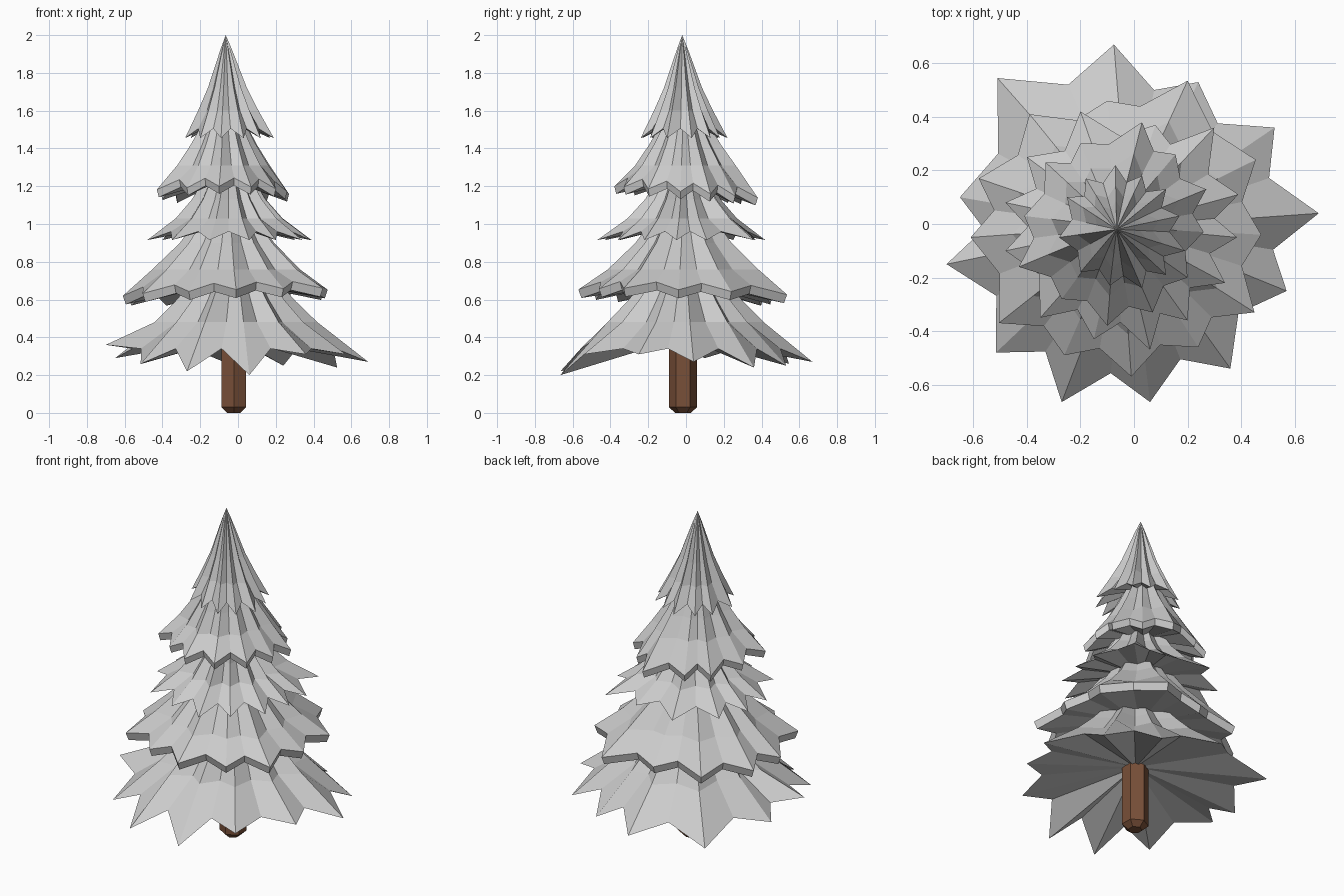
import bpy, bmesh
from mathutils import Vector

if "Cube" in bpy.data.objects:
    bpy.data.objects.remove(bpy.data.objects["Cube"])


def make_object(name, rings, apex, base):
    """Loft a list of equal-length rings (top to bottom) and fan both ends to a point."""
    bm = bmesh.new()
    loops = [[bm.verts.new(p) for p in ring] for ring in rings]
    top, bottom = bm.verts.new(apex), bm.verts.new(base)
    n = len(loops[0])
    for i in range(n):
        j = (i + 1) % n
        bm.faces.new((top, loops[0][i], loops[0][j]))
        bm.faces.new((bottom, loops[-1][j], loops[-1][i]))
        for a, b in zip(loops, loops[1:]):
            bm.faces.new((a[i], b[i], b[j], a[j]))
    bmesh.ops.recalc_face_normals(bm, faces=bm.faces)
    mesh = bpy.data.meshes.new(name)
    bm.to_mesh(mesh)
    bm.free()
    obj = bpy.data.objects.new(name, mesh)
    bpy.context.collection.objects.link(obj)
    return obj


def tier(name, centre, tips, profile, apex_z, tip_z, valley_z, lip, base_z,
         valley=0.83, tilt=(0, 0)):
    """Star-shaped skirt: profile holds (width fraction, height) above the rim.
    A tip may carry its own height; lip is the rim thickness (0 = sharp hem)."""
    c = Vector(centre)
    pts = [Vector(t[:2]) - c for t in tips]

    def slope(p):
        return p.x * tilt[0] + p.y * tilt[1]

    rim, soft = [], []
    for k, a in enumerate(pts):
        b = pts[(k + 1) % len(pts)]
        mid = (a.normalized() + b.normalized()).normalized() * (a.length + b.length) / 2
        v = mid * valley
        z = tips[k][2] if len(tips[k]) > 2 else tip_z + slope(a)
        rim += [(a, z), (v, valley_z + slope(v))]
        soft += [a, v]
    rings = [[(c.x + p.x * f, c.y + p.y * f, z) for p in soft] for f, z in profile]
    rings.append([(c.x + p.x, c.y + p.y, z) for p, z in rim])
    if lip:
        rings.append([(c.x + p.x * 0.97, c.y + p.y * 0.97, z - lip) for p, z in rim])
    return make_object(name, rings, (c.x, c.y, apex_z), (c.x, c.y, base_z))


# Branch tiers, bottom to top; tips run anticlockwise seen from above
tier("bottom_branches", (-0.02, -0.01),
     [(.69, .04, .27), (.525, .36, .24), (.24, .53, .25), (-.075, .67, .27),
      (-.51, .545, .26), (-.65, .10, .29), (-.70, -.15, .36), (-.515, -.48, .26),
      (-.27, -.665, .22), (.06, -.665, .20), (.36, -.54, .31), (.57, -.25, .31)],
     [(.32, .70), (.46, .59), (.62, .48)], .78, .27, .34, 0, .40, valley=.81)

tier("lower_branches", (-.05, -.01),
     [(.475, -.04), (.455, .24), (.20, .535), (-.10, .46), (-.39, .41), (-.58, .17),
      (-.61, -.05), (-.505, -.37), (-.26, -.49), (-.01, -.57), (.24, -.46), (.45, -.33)],
     [(.33, 1.0), (.46, .90), (.72, .76)], 1.08, .635, .675, .045, .70,
     valley=.85, tilt=(.03, -.03))

tier("middle_branches", (-.05, -.01),
     [(.385, -.05), (.39, .11), (.30, .36), (.08, .37), (-.20, .42), (-.40, .25),
      (-.48, .08), (-.48, -.10), (-.35, -.35), (-.15, -.43), (.06, -.47), (.20, -.36),
      (.34, -.22)],
     [(.30, 1.24), (.45, 1.13), (.65, 1.03)], 1.28, .915, .96, 0, 1.0, valley=.79)

tier("upper_branches", (-.07, -.01),
     [(.26, -.03), (.27, .13), (.155, .26), (.03, .38), (-.20, .30), (-.33, .23),
      (-.41, .03), (-.43, -.16), (-.27, -.28), (-.10, -.38), (.07, -.33), (.20, -.20)],
     [(.33, 1.53), (.50, 1.42), (.70, 1.31)], 1.62, 1.17, 1.22, .04, 1.24,
     valley=.84, tilt=(0, -.08))

tier("top_branches", (-.065, -.02),
     [(.19, -.10), (.17, .03), (.12, .13), (.03, .18), (-.07, .22), (-.18, .17),
      (-.25, .10), (-.28, -.05), (-.20, -.18), (-.09, -.23), (.03, -.24), (.12, -.19)],
     [(.12, 1.93), (.44, 1.72), (.68, 1.60)], 2.0, 1.455, 1.505, 0, 1.56, valley=.78)

# Six-sided trunk with a chamfered foot
bpy.ops.mesh.primitive_cylinder_add(vertices=6, radius=.075, depth=.5,
                                    location=(-.022, -.016, .25))
trunk = bpy.context.object
trunk.name = "trunk"
bm = bmesh.new()
bm.from_mesh(trunk.data)
bmesh.ops.bevel(bm, geom=[e for e in bm.edges if all(v.co.z < 0 for v in e.verts)],
                offset=.03, segments=1, affect='EDGES')
bm.to_mesh(trunk.data)
bm.free()
bark = bpy.data.materials.new("bark")
bark.diffuse_color = (.19, .08, .04, 1)
bark.use_nodes = True
bark.node_tree.nodes["Principled BSDF"].inputs["Base Color"].default_value = bark.diffuse_color
trunk.data.materials.append(bark)
